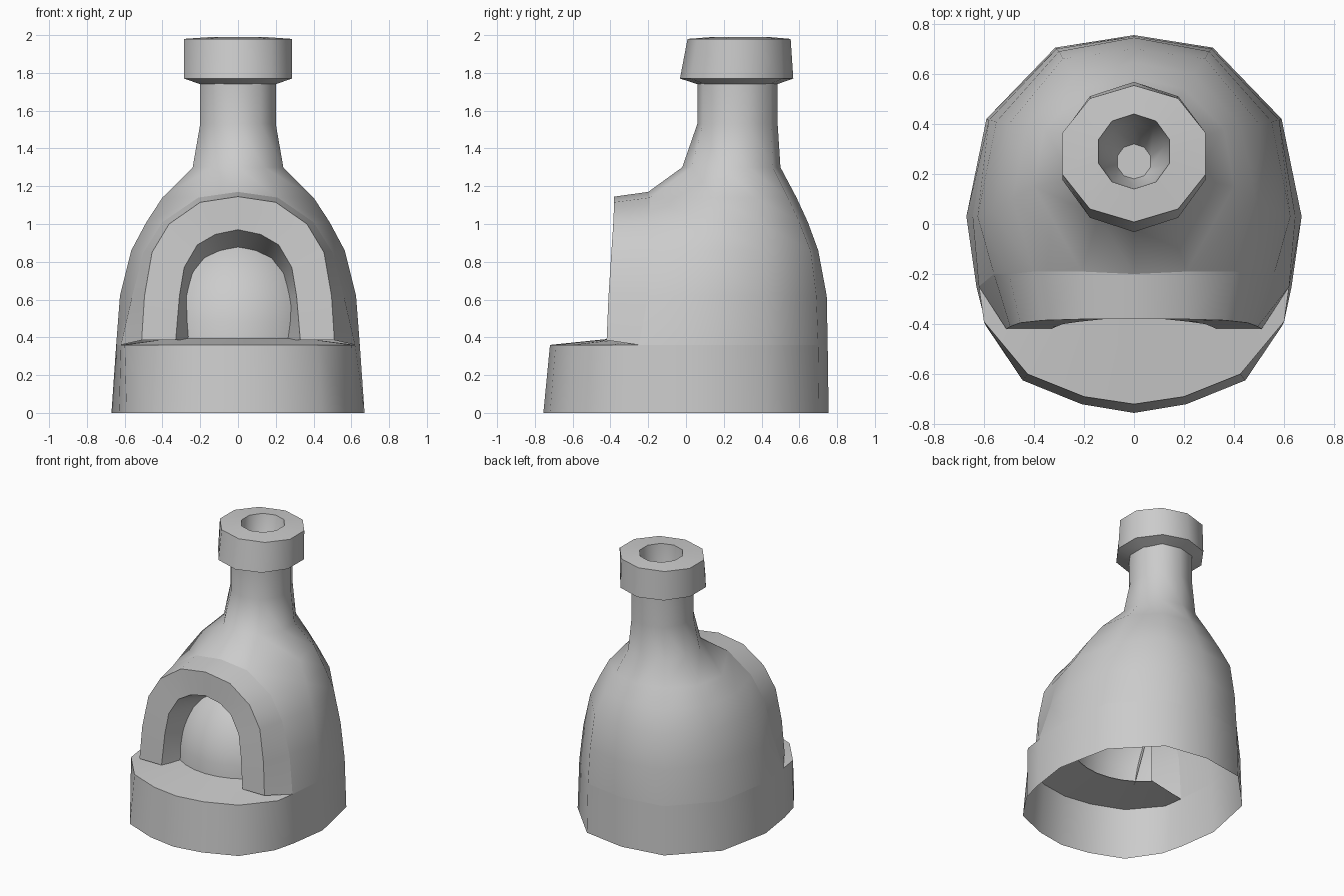
import bpy, bmesh, math

if "Cube" in bpy.data.objects:
    bpy.data.objects.remove(bpy.data.objects["Cube"])


def mirror_ring(half):
    """Half ring from the back (x=0) round +x to the front (x=0), mirrored closed."""
    return half + [(-x, y, z) for x, y, z in reversed(half) if x > 1e-4]


def mirror_arc(half):
    """Open half arc ending on x=0, mirrored to the other side."""
    return half + [(-x, y, z) for x, y, z in reversed(half[:-1])]


def finish(name, bm, angle=30):
    bmesh.ops.remove_doubles(bm, verts=bm.verts, dist=0.0005)
    bmesh.ops.recalc_face_normals(bm, faces=bm.faces)
    me = bpy.data.meshes.new(name)
    bm.to_mesh(me)
    bm.free()
    ob = bpy.data.objects.new(name, me)
    bpy.context.collection.objects.link(ob)
    bpy.ops.object.select_all(action='DESELECT')
    bpy.context.view_layer.objects.active = ob
    ob.select_set(True)
    bpy.ops.object.shade_smooth_by_angle(angle=math.radians(angle))
    return ob


def strip(bm, rows, closed=True):
    """Skin consecutive rows of equal length with quads; returns the last row."""
    vs = [[bm.verts.new(p) for p in r] for r in rows]
    n = len(rows[0])
    for a, b in zip(vs, vs[1:]):
        for i in range(n if closed else n - 1):
            j = (i + 1) % n
            bm.faces.new((a[i], a[j], b[j], b[i]))
    return vs[-1]


def at(z, pts):
    return [(x, y, z) for x, y in pts]


def on_dome(t, e):
    """Point on the rounded fireback at azimuth t and elevation e (degrees)."""
    t, e = math.radians(t), math.radians(e)
    return (.52 * math.cos(e) * math.cos(t), .2 + .58 * math.cos(e) * math.sin(t),
            .385 + .60 * math.sin(e))


# Base: low wall all the way round, open underneath
base_low = at(0, [(0, .755), (.315, .705), (.59, .42), (.67, .03), (.63, -.25),
                  (.59, -.41), (.445, -.625), (.21, -.72), (0, -.755)])
base_top = at(.36, [(0, .75), (.31, .70), (.58, .415), (.645, .03), (.62, -.25),
                    (.60, -.39), (.425, -.60), (.2, -.69), (0, -.72)])
bm = bmesh.new()
strip(bm, [mirror_ring(base_low), mirror_ring(base_top)])
finish("base_wall", bm, 45)

# Ledge in front of the opening, its rear edge hugging the fireback
bm = bmesh.new()
front = base_top[4:]
rear = [(*on_dome(228 + k * 10.5, 0)[:2], .395) for k in range(9)]
outline = front + [(-x, y, z) for x, y, z in reversed(front[:-1])] + rear
face = bm.faces.new([bm.verts.new(p) for p in outline])
bmesh.ops.triangulate(bm, faces=[face])
finish("ledge", bm)

# Arch round the opening: outer skin, front face, tapering tunnel
outer_rear = [(.62, -.25, .36), (.56, -.20, .62), (.50, -.20, .85),
              (.40, -.19, 1.01), (.21, -.19, 1.14), (0, -.20, 1.17)]
outer_front = [(.51, -.42, .385), (.495, -.41, .62), (.455, -.395, .85),
               (.365, -.385, 1.0), (.20, -.38, 1.115), (0, -.38, 1.145)]
inner_front = [(.33, -.42, .385), (.31, -.41, .62), (.285, -.40, .77),
               (.215, -.39, .89), (.12, -.38, .945), (0, -.38, .97)]
inner_rear = [(.26, -.29, .39), (.265, -.20, .62), (.23, -.12, .73),
              (.17, -.08, .80), (.09, -.08, .84), (0, -.08, .86)]
bm = bmesh.new()
strip(bm, [mirror_arc(r) for r in (outer_rear, outer_front, inner_front, inner_rear)],
      closed=False)
finish("arch", bm, 35)

# Dome shell: its front edge is the rear edge of the arch
bm = bmesh.new()
shell = [
    base_top[:4],
    at(.62, [(0, .745), (.30, .69), (.55, .41), (.625, .03)]),
    at(.86, [(0, .70), (.285, .66), (.50, .40), (.565, .05)]),
    at(1.01, [(0, .645), (.24, .60), (.43, .39), (.485, .10)]),
    at(1.14, [(0, .585), (.20, .54), (.36, .38), (.40, .15)]),
]
shell = [row + [p] for row, p in zip(shell, outer_rear)]
shell.append(at(1.30, [(0, .50), (.15, .46), (.23, .33), (.24, .18), (.14, .03)]))
for sx in (1, -1):
    strip(bm, [[(sx * x, y, z) for x, y, z in r] for r in shell], closed=False)
# Sloping panel from the arch up to the neck
strip(bm, [[(.21, -.19, 1.14), (0, -.20, 1.17), (-.21, -.19, 1.14)],
           [(.14, .03, 1.30), (0, -.02, 1.30), (-.14, .03, 1.30)]], closed=False)
# Neck
neck = [(0, .485), (.13, .45), (.20, .33), (.20, .20), (.12, .09), (0, .06)]
strip(bm, [mirror_ring(shell[-1] + [(0, -.02, 1.30)]),
           mirror_ring(at(1.53, neck)), mirror_ring(at(1.76, neck))])
finish("dome_and_neck", bm, 45)


# Chimney cap with a funnel-shaped flue
def decagon(r, cy, z, sy=1.0):
    angles = [i * math.tau / 10 for i in range(10)]
    return [(r * math.sin(a), cy + sy * r * math.cos(a), z) for a in angles]


bm = bmesh.new()
last = strip(bm, [decagon(.21, .272, 1.74), decagon(.30, .268, 1.77),
                  decagon(.30, .281, 1.98, .91), decagon(.15, .290, 1.99),
                  decagon(.13, .275, 1.84), decagon(.07, .25, 1.70)])
bm.faces.new(last)
finish("chimney_cap", bm, 40)

# Rounded fireback closing the tunnel behind the arch
bm = bmesh.new()
strip(bm, [[on_dome(228 + i * 10.5, k * 9.5) for i in range(9)] for k in range(7)],
      closed=False)
finish("fireback", bm, 40)
